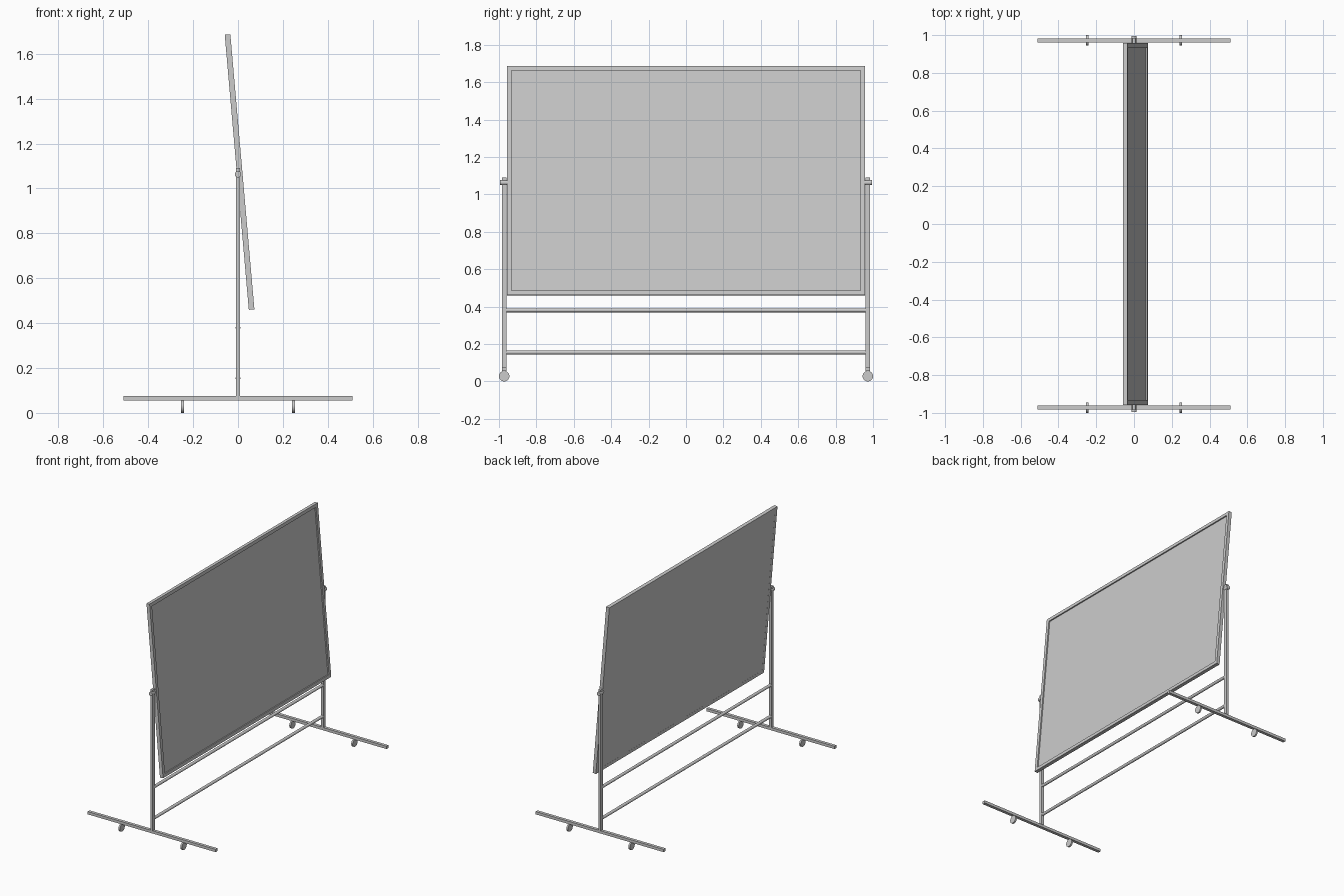
import bpy, bmesh, math
from mathutils import Matrix, Vector

if "Cube" in bpy.data.objects:
    bpy.data.objects.remove(bpy.data.objects["Cube"])

SIDE = 0.972                      # y of the stand sides


def finish(name, bm, matrix=Matrix()):
    mesh = bpy.data.meshes.new(name)
    bm.transform(matrix)
    bm.to_mesh(mesh)
    bm.free()
    obj = bpy.data.objects.new(name, mesh)
    bpy.context.collection.objects.link(obj)
    return obj


def box(name, center, size, matrix=Matrix()):
    bm = bmesh.new()
    bmesh.ops.create_cube(bm, size=1)
    bm.transform(Matrix.Translation(center) @ Matrix.Diagonal((*size, 1)))
    return finish(name, bm, matrix)


def rod(name, center, radius, length, axis, segments=24):
    bm = bmesh.new()
    bmesh.ops.create_cone(bm, cap_ends=True, segments=segments,
                          radius1=radius, radius2=radius, depth=length)
    for f in bm.faces:
        f.smooth = len(f.verts) == 4
    for e in bm.edges:
        e.smooth = all(f.smooth for f in e.link_faces)
    turn = Vector((0, 0, 1)).rotation_difference(Vector(axis)).to_matrix().to_4x4()
    return finish(name, bm, Matrix.Translation(center) @ turn)


# Tilting board: panel flush with the back, raised rim on the +x side
tilt = Matrix.Translation((0.007, 0, 1.073)) @ Matrix.Rotation(math.radians(-5), 4, 'Y')
W, H, T, RIM = 1.914, 1.23, 0.025, 0.024
box("board_panel", (-0.004, 0, 0), (T - 0.009, W - 2 * RIM, H - 2 * RIM), tilt)
for s, end in ((1, "top"), (-1, "bottom")):
    box("board_rim_" + end, (0, 0, s * (H - RIM) / 2), (T, W, RIM), tilt)
for s, end in ((1, "back"), (-1, "front")):
    box("board_rim_" + end, (0, s * (W - RIM) / 2, 0), (T, RIM, H - 2 * RIM), tilt)

# Stand sides: foot, upright, pivot bolt and casters
for s, end in ((1, "back"), (-1, "front")):
    y = s * SIDE
    box("foot_" + end, (0, y, 0.066), (1.02, 0.022, 0.02))
    box("upright_" + end, (0, y, 0.5825), (0.018, 0.026, 1.015))
    rod("pivot_bolt_" + end, (0, s * 0.974, 1.063), 0.014, 0.042, (0, 1, 0))
    for x, hand in ((-0.247, "left"), (0.247, "right")):
        rod(f"caster_{end}_{hand}", (x, y, 0.028), 0.028, 0.012, (1, 0, 0), 32)

# Crossbars joining the sides
for z, end in ((0.38, "upper"), (0.155, "lower")):
    rod("crossbar_" + end, (0, 0, z), 0.0105, 2 * SIDE - 0.02, (0, 1, 0))
